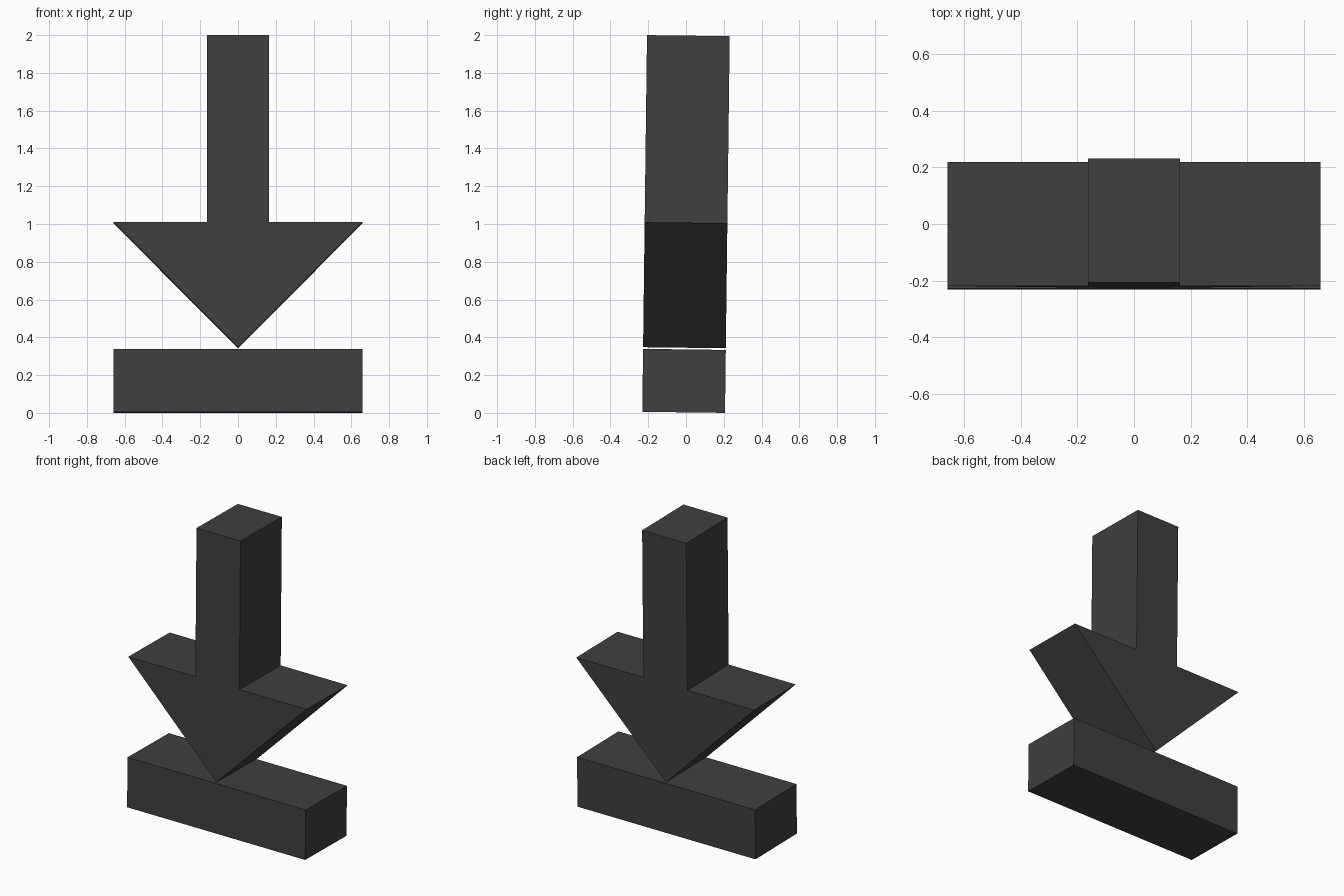
import bpy
import bmesh
from mathutils import Matrix

if "Cube" in bpy.data.objects:
    bpy.data.objects.remove(bpy.data.objects["Cube"])

DEPTH = 0.438
TILT = Matrix.Translation((0, 0, 1)) @ Matrix.Rotation(-0.0125, 4, 'X')

charcoal = bpy.data.materials.new("charcoal")
charcoal.diffuse_color = (0.05, 0.05, 0.05, 1)
charcoal.use_nodes = True
charcoal.node_tree.nodes["Principled BSDF"].inputs["Base Color"].default_value = charcoal.diffuse_color


def slab(name, outline):
    """Extrude an x/z outline through the depth, with the slight backward lean."""
    bm = bmesh.new()
    face = bm.faces.new([bm.verts.new((x, -DEPTH / 2, z)) for x, z in outline])
    new = bmesh.ops.extrude_face_region(bm, geom=[face])["geom"]
    bmesh.ops.translate(bm, vec=(0, DEPTH, 0),
                        verts=[v for v in new if isinstance(v, bmesh.types.BMVert)])
    bmesh.ops.recalc_face_normals(bm, faces=bm.faces)
    bm.transform(TILT)
    mesh = bpy.data.meshes.new(name)
    bm.to_mesh(mesh)
    bm.free()
    mesh.materials.append(charcoal)
    obj = bpy.data.objects.new(name, mesh)
    bpy.context.collection.objects.link(obj)


def mirrored(half):
    """Complete a right-hand half outline across x = 0."""
    return half + [(-x, z) for x, z in reversed(half) if x > 0]


# Downward arrow: tip, head corner, shoulder, top of shaft
slab("down_arrow", mirrored([(0, -0.655), (0.66, 0.007), (0.163, 0.007), (0.163, 0.9972)]))

# Base bar under the arrow
slab("base_bar", mirrored([(0.66, -0.9972), (0.66, -0.664)]))
